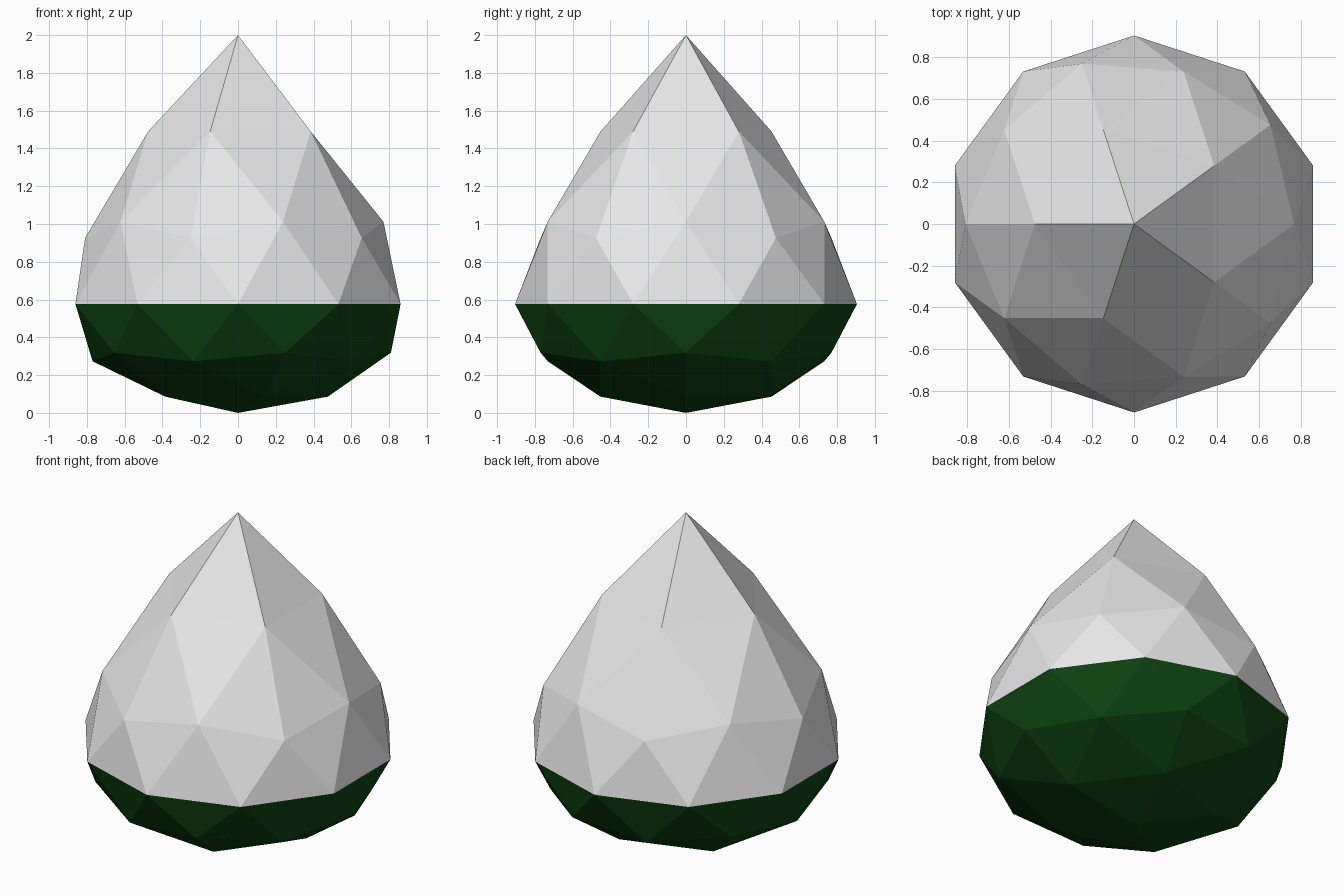
import bpy
import bmesh
from math import pi
from mathutils import Matrix

cube = bpy.data.objects.get("Cube")
if cube:
    bpy.data.objects.remove(cube, do_unlink=True)


def make_material(name, colour):
    mat = bpy.data.materials.new(name)
    mat.use_nodes = True
    mat.diffuse_color = colour
    mat.node_tree.nodes["Principled BSDF"].inputs["Base Color"].default_value = colour
    return mat


RADIUS = 0.905
RIM = 0.576
# Unit sphere ring height -> height above the rim, drawing the top into a point
TIP_PROFILE = [(0.0, 0.0), (0.447, 0.35), (0.526, 0.436), (0.851, 0.914), (1.0, 1.424)]


def stretch(h):
    """Flatten the lower half evenly and pull the upper half to a tip."""
    if h <= 0:
        return RIM * (1 + h)
    return RIM + min(TIP_PROFILE, key=lambda ring: abs(ring[0] - h))[1]


# Faceted drop: an icosphere whose rings are moved to the teardrop profile
bm = bmesh.new()
bmesh.ops.create_icosphere(bm, subdivisions=2, radius=1,
                           matrix=Matrix.Rotation(pi, 4, "Z"))
for v in bm.verts:
    h = 0.0 if abs(v.co.z) < 0.01 else v.co.z
    v.co = (v.co.x * RADIUS, v.co.y * RADIUS, stretch(h))

# White above the rim, green below it
for f in bm.faces:
    f.smooth = False
    f.material_index = 0 if f.calc_center_median().z > RIM else 1

mesh = bpy.data.meshes.new("faceted_drop")
bm.to_mesh(mesh)
bm.free()
mesh.materials.append(make_material("white", (0.8, 0.8, 0.8, 1)))
mesh.materials.append(make_material("dark_green", (0.004, 0.055, 0.005, 1)))
drop = bpy.data.objects.new("faceted_drop", mesh)
bpy.context.collection.objects.link(drop)
